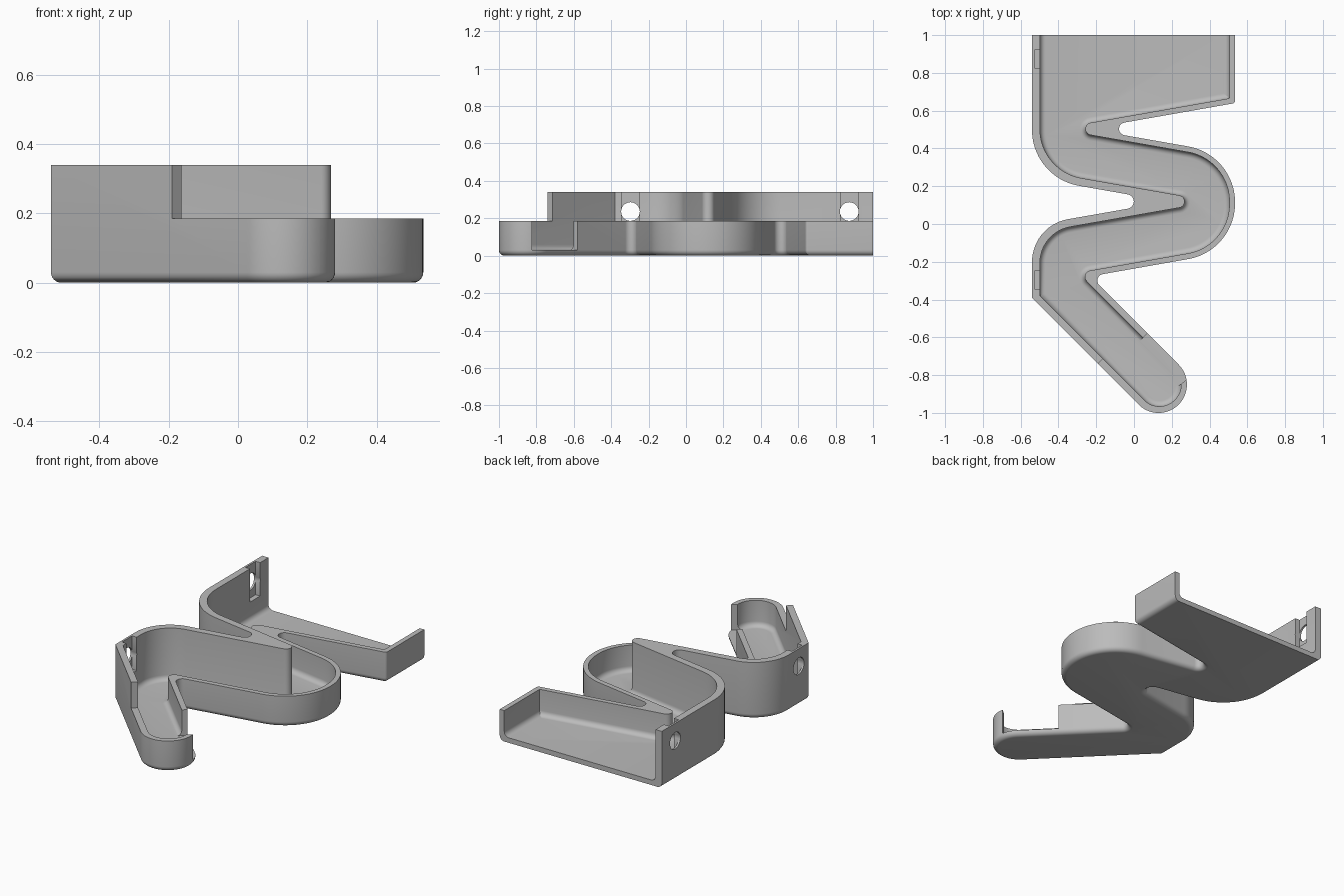
import bpy, bmesh, math
from mathutils import Vector, Matrix

default = bpy.data.objects.get("Cube")
if default:
    bpy.data.objects.remove(default, do_unlink=True)

TALL, LOW, FLOOR, ROUND = 0.34, 0.185, 0.03, 0.03

# Plan corners, counter-clockwise: x, y, fillet radius, wall thickness of the edge that follows
PLAN = [
    (-0.54, 1.0, 0, 0.042), (-0.54, 0.246, 0.30, 0.042),
    (0.183, 0.119, 0.0385, 0.042), (-0.54, -0.008, 0.23, 0.042),
    (-0.54, -0.39, 0, 0.038), (0.13, -1.062, 0.149, 0.032),
    (0.342, -0.85, 0.149, 0.032), (-0.231, -0.277, 0.035, 0.03),
    (0.535, -0.142, 0.30, 0.03), (0.535, 0.367, 0.30, 0.03),
    (-0.2415, 0.5035, 0.034, 0.03), (0.535, 0.64, 0.015, 0.03),
    (0.535, 1.0, 0, 0),
]


def outline(inset, inner):
    """Filleted plan, moved inwards; the inner one runs out past the open back."""
    n = len(PLAN)
    pts = [Vector(p[:2]) for p in PLAN]
    dirs = [(pts[(i + 1) % n] - pts[i]).normalized() for i in range(n)]
    shift = [inset + (p[3] if inner else 0) for p in PLAN]
    shift[-1] = -0.05 if inner else 0
    ring = []
    for i, (x, y, r, wall) in enumerate(PLAN):
        d0, d1 = dirs[i - 1], dirs[i]
        cross = d0.x * d1.y - d0.y * d1.x
        # Corner where the two shifted edges meet
        a = pts[i] + Vector((-d0.y, d0.x)) * shift[i - 1]
        b = pts[i] + Vector((-d1.y, d1.x)) * shift[i]
        k = ((b - a).x * d1.y - (b - a).y * d1.x) / cross
        corner = a + d0 * k
        if r == 0:
            ring.append(corner)
            continue
        if cross > 0:
            rad = max(r - inset - (0.036 if inner else 0), 0.003)
        else:
            rad = (0.033 if inner else r) + inset
        turn = math.acos(max(-1, min(1, d0.dot(d1))))
        start = corner - d0 * rad * math.tan(turn / 2)
        side = math.copysign(1, cross)
        centre = start + Vector((-d0.y, d0.x)) * rad * side
        steps = 20 if r > 0.1 else 12
        for s in range(steps + 1):
            rot = Matrix.Rotation(side * turn * s / steps, 2)
            ring.append(centre + rot @ (start - centre))
    return ring


def loft(name, rings):
    """Solid skinned through (outline, height) rings."""
    bm = bmesh.new()
    loops = [[bm.verts.new((p.x, p.y, z)) for p in ring] for ring, z in rings]
    for lo, hi in zip(loops, loops[1:]):
        for i in range(len(lo)):
            bm.faces.new((lo[i - 1], lo[i], hi[i], hi[i - 1]))
    bm.faces.new(loops[0])
    bm.faces.new(loops[-1])
    bmesh.ops.recalc_face_normals(bm, faces=bm.faces)
    mesh = bpy.data.meshes.new(name)
    bm.to_mesh(mesh)
    bm.free()
    obj = bpy.data.objects.new(name, mesh)
    bpy.context.collection.objects.link(obj)
    return obj


def rounded_tub(name, base, top, inner):
    rings = []
    for s in range(7):
        a = math.pi / 2 * s / 6
        rings.append((outline(ROUND * (1 - math.sin(a)), inner),
                      base + ROUND * (1 - math.cos(a))))
    rings.append((outline(0, inner), top))
    return loft(name, rings)


def prism(name, points, z0, z1):
    ring = [Vector(p) for p in points]
    return loft(name, [(ring, z0), (ring, z1)])


# Main body and the trough hollowed out of it
tray = rounded_tub("zigzag_tray", 0, TALL, False)
cutters = [rounded_tub("trough_cutter", FLOOR, 0.5, True)]

# Lower the walls on the right-hand side
cutters.append(prism("low_wall_cutter", [
    (-0.45, 1.1), (-0.45, 0.5), (-0.3, 0.36), (0.3, 0.27), (0.4, 0.11),
    (0.3, -0.03), (-0.3, -0.13), (-0.4, -0.32), (-0.1, -0.65),
    (-0.26, -0.81), (0, -1.2), (0.7, -1.2), (0.7, 1.1)], LOW, 0.6))

# Opening in the side of the spout
cutters.append(prism("spout_gap_cutter", [
    (0.03, -0.62), (0.12, -0.53), (0.45, -0.68), (0.24, -0.855)],
    FLOOR + 0.001, 0.6))

# Slots and round holes in the left wall
for y in (0.873, -0.297):
    cutters.append(prism("slot_cutter", [
        (-0.528, y - 0.048), (-0.47, y - 0.048),
        (-0.47, y + 0.048), (-0.528, y + 0.048)], 0.14, 0.6))
    hole = [Vector((y + 0.05 * math.cos(t * math.pi / 12),
                    0.05 * math.sin(t * math.pi / 12))) for t in range(24)]
    cutter = loft("hole_cutter", [(hole, -0.6), (hole, -0.47)])
    # Turn the prism so that its axis lies along x
    cutter.data.transform(Matrix(((0, 0, 1, 0), (1, 0, 0, 0),
                                  (0, 1, 0, 0.236), (0, 0, 0, 1))))
    cutters.append(cutter)

bpy.ops.object.select_all(action='DESELECT')
tray.select_set(True)
bpy.context.view_layer.objects.active = tray
for cutter in cutters:
    cutter.hide_render = True
    mod = tray.modifiers.new(cutter.name, 'BOOLEAN')
    mod.operation, mod.solver, mod.object = 'DIFFERENCE', 'EXACT', cutter
    bpy.ops.object.modifier_apply(modifier=mod.name)
    bpy.data.objects.remove(cutter, do_unlink=True)

# Single grey plastic
grey = bpy.data.materials.new("plain_grey")
grey.use_nodes = True
colour = (0.5, 0.5, 0.5, 1)
grey.diffuse_color = colour
grey.node_tree.nodes["Principled BSDF"].inputs["Base Color"].default_value = colour
tray.data.materials.clear()
tray.data.materials.append(grey)
bpy.ops.object.shade_smooth_by_angle(angle=math.radians(35))
